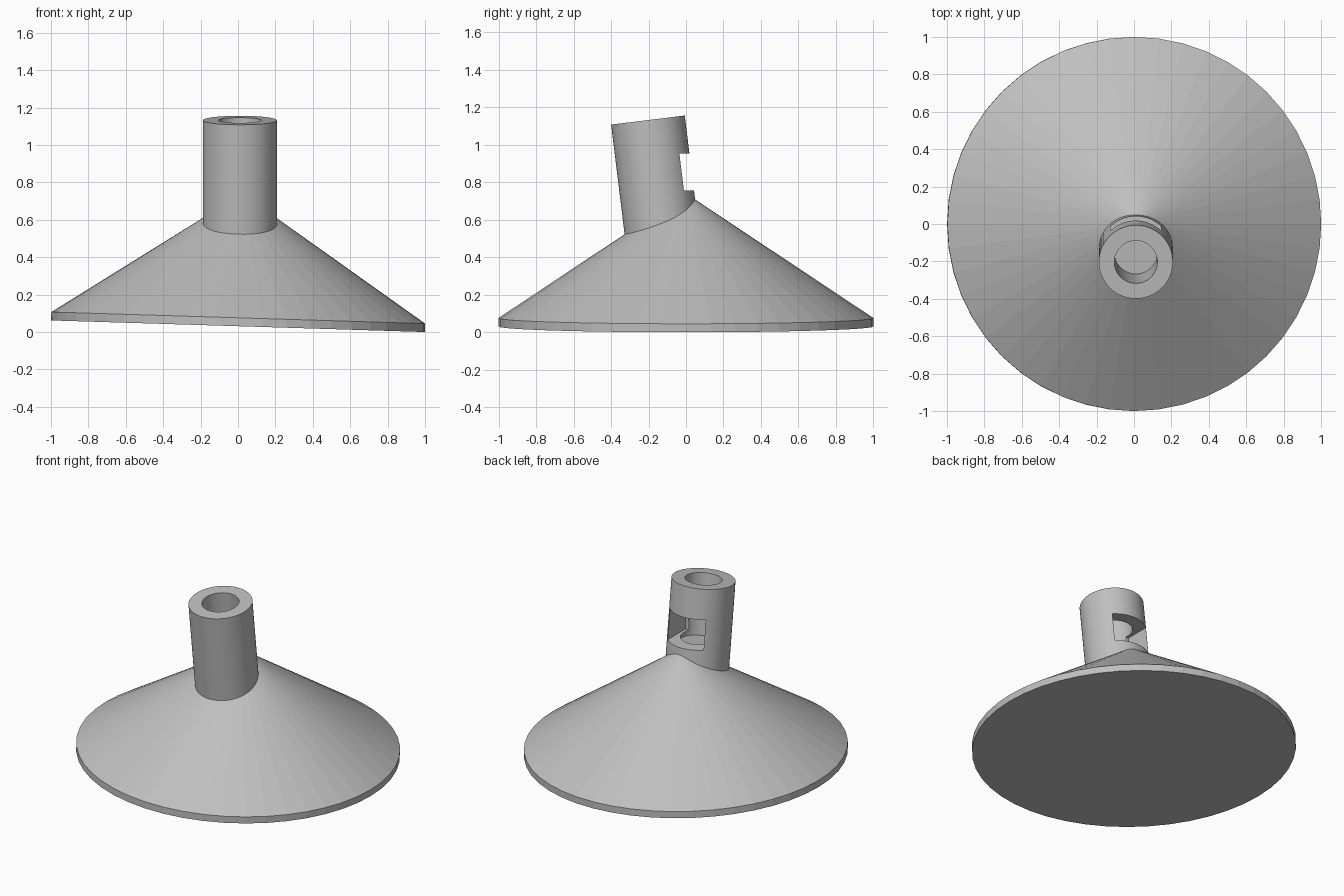
import bpy
import bmesh
from math import radians
from mathutils import Matrix, Vector

default = bpy.data.objects.get("Cube")
if default:
    bpy.data.objects.remove(default, do_unlink=True)

# Single plain grey
grey = bpy.data.materials.new("plain_grey")
grey.use_nodes = True
COLOUR = (0.52, 0.52, 0.52, 1)
grey.diffuse_color = COLOUR
grey.node_tree.nodes["Principled BSDF"].inputs["Base Color"].default_value = COLOUR


def make_object(name, bm):
    bmesh.ops.recalc_face_normals(bm, faces=bm.faces)
    mesh = bpy.data.meshes.new(name)
    bm.to_mesh(mesh)
    bm.free()
    mesh.materials.append(grey)
    obj = bpy.data.objects.new(name, mesh)
    bpy.context.collection.objects.link(obj)
    return obj


def cylinder(name, radius, bottom, top, matrix, segments=64):
    """Capped cylinder between two heights along the local z axis."""
    bm = bmesh.new()
    bmesh.ops.create_cone(bm, cap_ends=True, segments=segments, radius1=radius,
                          radius2=radius, depth=top - bottom,
                          matrix=matrix @ Matrix.Translation((0, 0, (top + bottom) / 2)))
    return make_object(name, bm)


def cut(target, cutter):
    """Subtract the cutter from the target, then discard the cutter."""
    cutter.hide_render = True
    mod = target.modifiers.new("cut", "BOOLEAN")
    mod.operation = "DIFFERENCE"
    mod.solver = "EXACT"
    mod.object = cutter
    bpy.context.view_layer.objects.active = target
    bpy.ops.object.modifier_apply(modifier=mod.name)
    bpy.data.objects.remove(cutter, do_unlink=True)


# Conical base: a thin disc with its top raised to a point, tipped slightly sideways
RIM, APEX = 0.045, 0.71
bm = bmesh.new()
bmesh.ops.create_cone(bm, cap_ends=True, segments=48, radius1=1, radius2=1, depth=RIM,
                      matrix=Matrix.Translation((0, 0, RIM / 2)))
top_face = max(bm.faces, key=lambda f: f.calc_center_median().z)
tip = bmesh.ops.poke(bm, faces=[top_face])["verts"][0]
tip.co.z = APEX
tilt = Matrix.Translation((0, 0, 0.031)) @ Matrix.Rotation(0.031, 4, "Y")
bm.transform(tilt)
make_object("conical_base", bm)

# Leaning tube: local origin at the centre of its top end
lean = Matrix.Translation((0.01, -0.203, 1.132)) @ Matrix.Rotation(radians(7), 4, "X")
tube = cylinder("leaning_tube", 0.198, -0.7, 0, lean)

# Blind bore down the tube
cut(tube, cylinder("bore_cutter", 0.115, -0.41, 0.1, lean))

# Level rectangular slot opening at the back of the tube
bm = bmesh.new()
slot_size = Vector((0.27, 0.4, 0.2))
bmesh.ops.create_cube(bm, size=1, matrix=Matrix.Translation((0.01, 0, 0.855))
                      @ Matrix.Diagonal(slot_size).to_4x4())
cut(tube, make_object("slot_cutter", bm))

# Smooth round walls, crisp rims
bpy.ops.object.select_all(action="DESELECT")
tube.select_set(True)
bpy.context.view_layer.objects.active = tube
bpy.ops.object.shade_smooth_by_angle(angle=radians(20))
